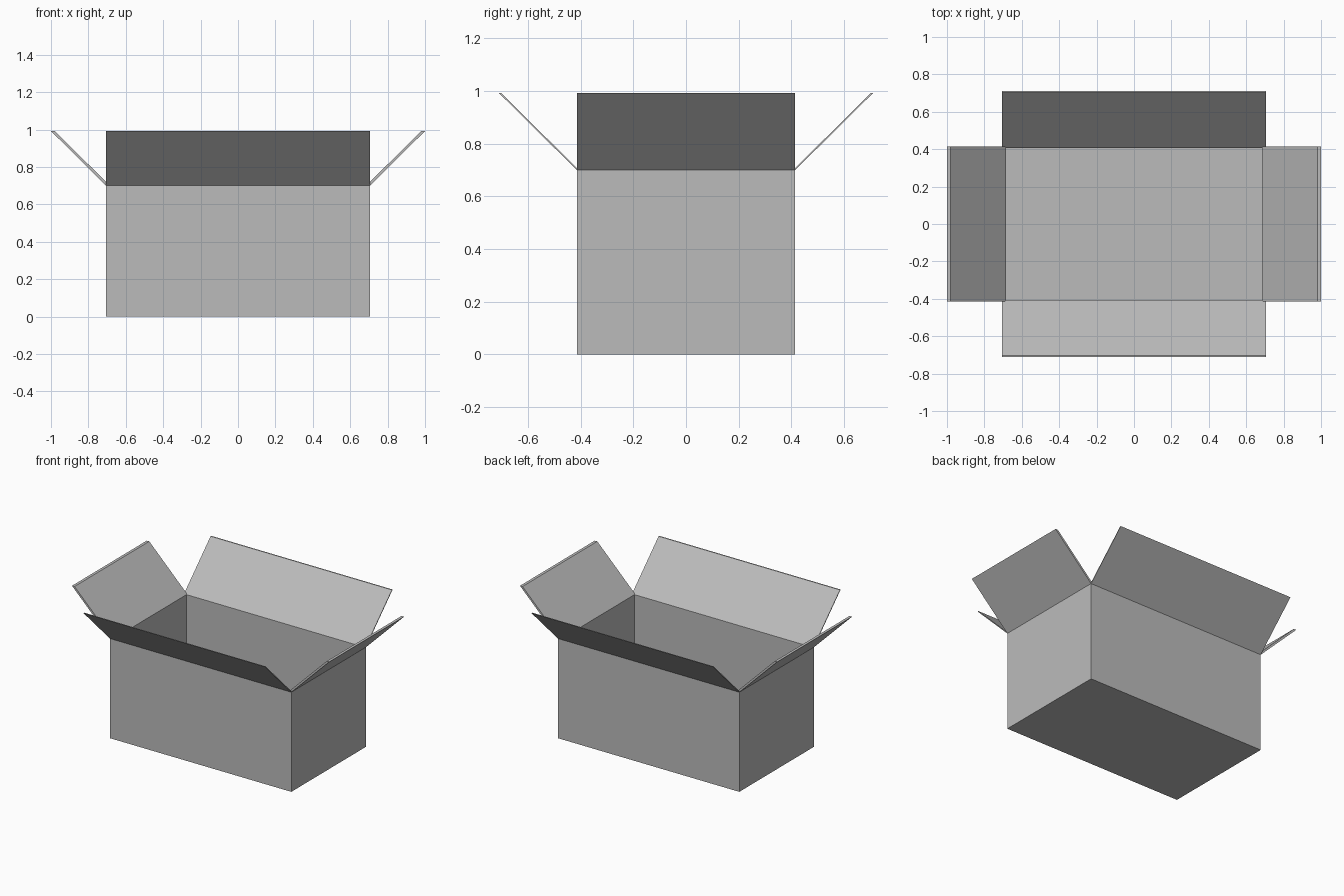
import bpy
import bmesh

cube = bpy.data.objects.get("Cube")
if cube:
    bpy.data.objects.remove(cube, do_unlink=True)

HALF_X, HALF_Y, RIM = 0.705, 0.415, 0.70
WALL_X, WALL_Y, FLOOR = 0.02, 0.008, 0.008
REACH, RISE = 0.295, 0.292

card = bpy.data.materials.new("grey_cardboard")
card.use_nodes = True
grey = (0.5, 0.5, 0.5, 1)
card.diffuse_color = grey
card.node_tree.nodes["Principled BSDF"].inputs["Base Color"].default_value = grey


def finish(name, bm):
    bmesh.ops.recalc_face_normals(bm, faces=bm.faces)
    mesh = bpy.data.meshes.new(name)
    bm.to_mesh(mesh)
    bm.free()
    mesh.materials.append(card)
    obj = bpy.data.objects.new(name, mesh)
    bpy.context.collection.objects.link(obj)


def ring(bm, x, y, z):
    return [bm.verts.new((sx * x, sy * y, z))
            for sx, sy in ((-1, -1), (1, -1), (1, 1), (-1, 1))]


def bridge(bm, a, b):
    for i in range(4):
        j = (i + 1) % 4
        bm.faces.new((a[i], a[j], b[j], b[i]))


# Hollow carton: outer wall, flat rim, inner wall and floor
bm = bmesh.new()
inner = (HALF_X - WALL_X, HALF_Y - WALL_Y)
rings = [ring(bm, HALF_X, HALF_Y, 0), ring(bm, HALF_X, HALF_Y, RIM),
         ring(bm, *inner, RIM), ring(bm, *inner, FLOOR)]
for a, b in zip(rings, rings[1:]):
    bridge(bm, a, b)
bm.faces.new(rings[0])
bm.faces.new(rings[-1])
finish("box_body", bm)


# Open flaps: slanted strips with level edges, hinged on the rim
def flap(name, axis, side, edge, thick, half_width):
    bm = bmesh.new()
    profile = ((edge, RIM), (edge + REACH, RIM + RISE),
               (edge + REACH - thick, RIM + RISE), (edge - thick, RIM))
    ends = []
    for w in (-half_width, half_width):
        ends.append([bm.verts.new((side * d, w, z) if axis == "x" else (w, side * d, z))
                     for d, z in profile])
        bm.faces.new(ends[-1])
    bridge(bm, *ends)
    finish(name, bm)


for name, side in (("left_flap", 1), ("right_flap", -1)):
    flap(name, "x", side, HALF_X, WALL_X, HALF_Y)
for name, side in (("back_flap", 1), ("front_flap", -1)):
    flap(name, "y", side, HALF_Y, WALL_Y, HALF_X)
